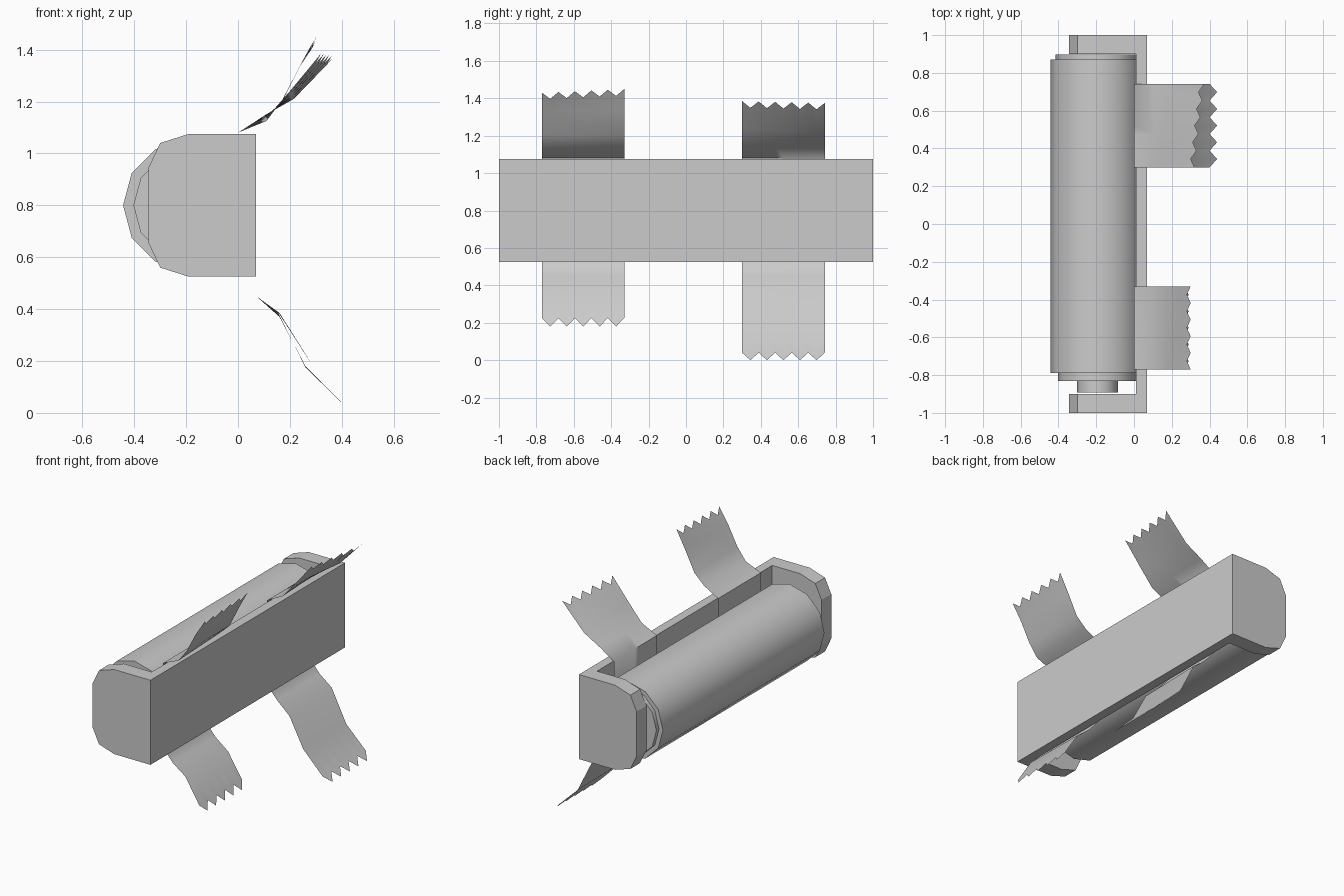
import bpy, bmesh, math

if "Cube" in bpy.data.objects:
    bpy.data.objects.remove(bpy.data.objects["Cube"])


def finish(name, bm, angle=None):
    """Turn a bmesh into a named object, optionally smooth by angle."""
    bmesh.ops.recalc_face_normals(bm, faces=bm.faces)
    me = bpy.data.meshes.new(name)
    bm.to_mesh(me)
    bm.free()
    if angle is not None:
        me.shade_smooth()
        me.set_sharp_from_angle(angle=math.radians(angle))
    ob = bpy.data.objects.new(name, me)
    bpy.context.collection.objects.link(ob)
    return ob


def prism(name, profile, y0, y1, angle=None):
    """Extrude an (x, z) outline along y."""
    bm = bmesh.new()
    face = bm.faces.new([bm.verts.new((x, y0, z)) for x, z in profile])
    new = bmesh.ops.extrude_face_region(bm, geom=[face])["geom"]
    moved = [v for v in new if isinstance(v, bmesh.types.BMVert)]
    bmesh.ops.translate(bm, verts=moved, vec=(0, y1 - y0, 0))
    return finish(name, bm, angle)


def drum(name, r, y0, y1):
    """12-sided cylinder on the roll axis."""
    ring = [(-0.193 + r * math.cos(i * math.pi / 6),
             0.8 + r * math.sin(i * math.pi / 6)) for i in range(12)]
    return prism(name, ring, y0, y1, 40)


# Holder: rounded block hollowed into a back plate with two end cheeks
half = [(0.07, 1.075), (-0.19, 1.075), (-0.30, 1.04), (-0.345, 0.945)]
outline = half + [(x, 1.6 - z) for x, z in reversed(half)]
holder = prism("holder", outline, -1, 1)
cutter = prism("holder_cutter", [(-0.6, 0.3), (0.01, 0.3), (0.01, 1.3), (-0.6, 1.3)], -0.9, 0.9)
mod = holder.modifiers.new("hollow", "BOOLEAN")
mod.operation = "DIFFERENCE"
mod.solver = "EXACT"
mod.object = cutter
bpy.context.view_layer.objects.active = holder
holder.select_set(True)
bpy.ops.object.modifier_apply(modifier=mod.name)
bpy.data.objects.remove(cutter)

# Roll with its stepped ends
drum("roll", 0.25, -0.79, 0.87)
drum("roll_front_rim", 0.21, -0.83, -0.79)
drum("roll_hub", 0.108, -0.893, -0.83)
drum("roll_back_rim", 0.222, 0.87, 0.897)


def strip(name, y0, y1, edge0, edge1, tooth_top, tooth_bottom):
    """Thin sheet between two (x, z) side paths, with jagged ends."""
    n = 10
    bm = bmesh.new()
    rows = []
    last = len(edge0) - 1
    for k, (a, b) in enumerate(zip(edge0, edge1)):
        row = []
        for i in range(n + 1):
            t = i / n
            x, z = a[0] + (b[0] - a[0]) * t, a[1] + (b[1] - a[1]) * t
            if k == 0 and i % 2:
                x -= tooth_top[0]
                z -= tooth_top[1]
            if k == last and i % 2 == 0:
                x -= tooth_bottom[0]
                z += tooth_bottom[1]
            row.append(bm.verts.new((x, y0 + (y1 - y0) * t, z)))
        rows.append(row)
    for r0, r1 in zip(rows, rows[1:]):
        for i in range(n):
            bm.faces.new((r0[i], r0[i + 1], r1[i + 1], r1[i]))
    return finish(name, bm, 60)


# Torn strips: top end, down the inside of the plate, out below
run = [(0.0, 1.08), (0.0, 0.53), (0.07, 0.45)]
strip("back_strip", 0.30, 0.742,
      [(0.32, 1.385), (0.20, 1.24), (0.11, 1.135)] + run + [(0.16, 0.37), (0.26, 0.18), (0.44, 0.0)],
      [(0.372, 1.375), (0.215, 1.21), (0.10, 1.145)] + run + [(0.155, 0.385), (0.26, 0.175), (0.44, 0.0)],
      (0.025, 0.035), (0.04, 0.04))
strip("front_strip", -0.77, -0.33,
      [(0.30, 1.43), (0.235, 1.33), (0.17, 1.205), (0.11, 1.125)] + run + [(0.16, 0.385), (0.29, 0.18)],
      [(0.30, 1.45), (0.24, 1.34), (0.17, 1.20), (0.10, 1.135)] + run + [(0.16, 0.38), (0.29, 0.18)],
      (0.02, 0.035), (0.03, 0.045))
